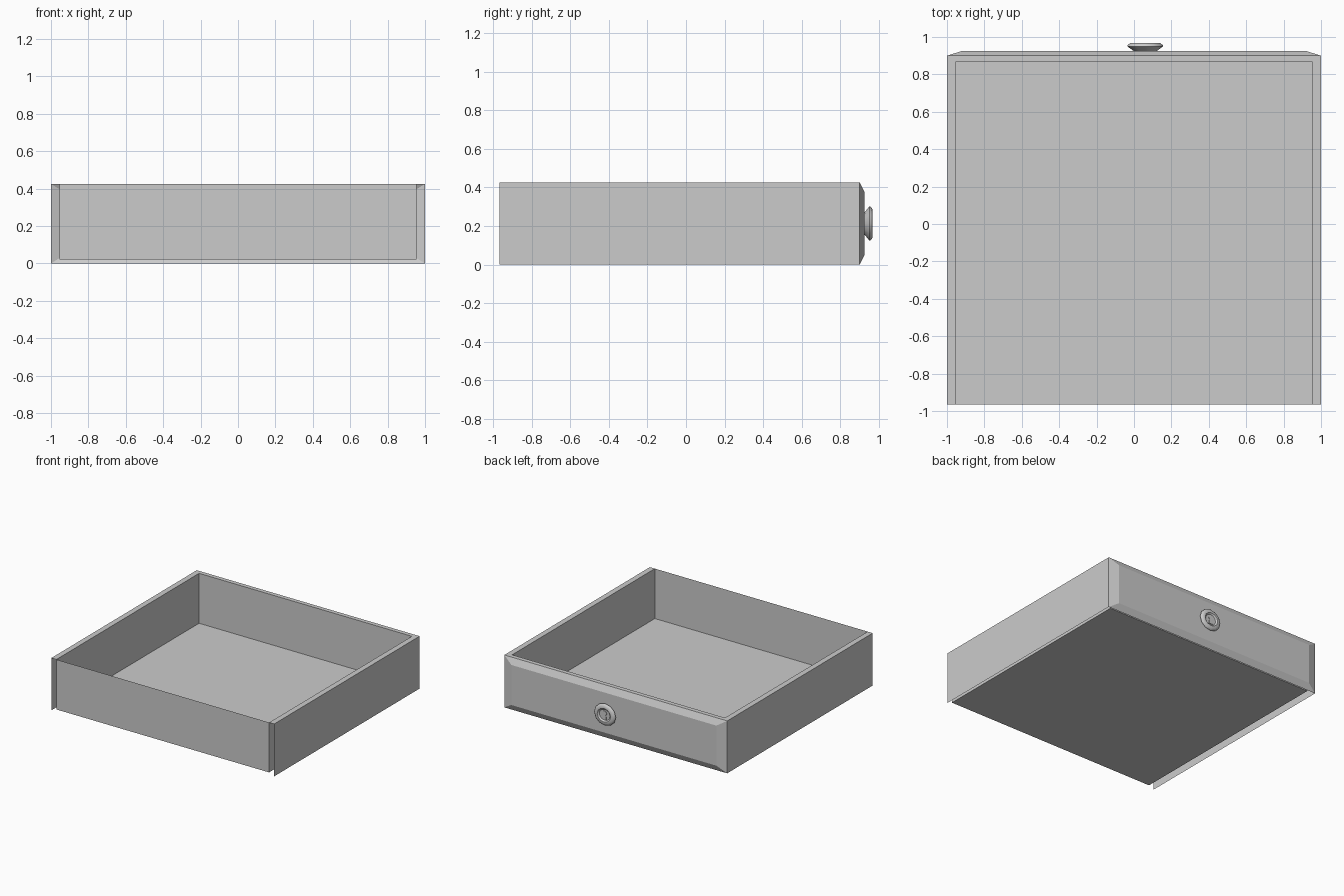
import bpy, bmesh, math

if "Cube" in bpy.data.objects:
    bpy.data.objects.remove(bpy.data.objects["Cube"])

X, XI = 1.0, 0.955             # outer and inner half widths
YB, YI, YF, YP = -0.965, 0.865, 0.9, 0.925   # back, inner front, outer front, raised panel
H, ZF = 0.425, 0.02            # height, floor level
CX, CZ = 0.06, 0.213           # knob centre


def mesh_object(name, polys, smooth=False):
    """Build a welded object from polygons given as point lists."""
    bm = bmesh.new()
    for pts in polys:
        bm.faces.new([bm.verts.new(p) for p in pts])
    bmesh.ops.remove_doubles(bm, verts=bm.verts[:], dist=1e-5)
    bmesh.ops.recalc_face_normals(bm, faces=bm.faces[:])
    me = bpy.data.meshes.new(name)
    bm.to_mesh(me)
    bm.free()
    ob = bpy.data.objects.new(name, me)
    bpy.context.collection.objects.link(ob)
    if smooth:
        bpy.context.view_layer.objects.active = ob
        ob.select_set(True)
        bpy.ops.object.shade_smooth_by_angle(angle=math.radians(40))
        ob.select_set(False)
    return ob


def band(path, z0, z1):
    """Upright wall quads along a plan path."""
    return [[(*a, z0), (*b, z0), (*b, z1), (*a, z1)] for a, b in zip(path, path[1:])]


# Side walls: outer sheet, inner sheet and top rim, open underneath and behind
for s, name in ((-1, "left_wall"), (1, "right_wall")):
    o, i = s * X, s * XI
    mesh_object(name, band([(o, YB), (o, YF)], 0, H) + band([(i, YB), (i, YI)], ZF, H)
                + [[(o, YB, H), (o, YF, H), (i, YI, H), (i, YB, H)]])

# Drawer face: inner sheet, top rim, sloped border and raised panel
outer = [(-X, YF, 0), (X, YF, 0), (X, YF, H), (-X, YF, H)]
raised = [(x, YP, z) for x, z in ((-.92, .05), (.92, .05), (.92, H - .05), (-.92, H - .05))]
slopes = [[outer[k], outer[(k + 1) % 4], raised[(k + 1) % 4], raised[k]] for k in range(4)]
mesh_object("drawer_face", slopes + [raised] + band([(-XI, YI), (XI, YI)], ZF, H)
            + [[(-X, YF, H), (X, YF, H), (XI, YI, H), (-XI, YI, H)]])

# Thin floor and rear panel
mesh_object("floor_panel", [[(-XI, YB, ZF), (XI, YB, ZF), (XI, YI, ZF), (-XI, YI, ZF)]])
mesh_object("rear_panel", band([(-XI, YB), (XI, YB)], ZF, H))

# Knob: turned dish
N = 12
profile = [(.062, YP), (.096, .95), (.094, .957), (.08, .967), (.06, .967), (.048, .957)]
rings = [[(CX + r * math.cos(2 * math.pi * k / N), y, CZ + .92 * r * math.sin(2 * math.pi * k / N))
          for k in range(N)] for r, y in profile]
faces = [[a[k], a[(k + 1) % N], b[(k + 1) % N], b[k]]
         for a, b in zip(rings, rings[1:]) for k in range(N)]
mesh_object("knob", faces + [rings[-1]], smooth=True)

# Keyhole plate: round top with a flared foot
arc = [(.02 * math.cos(math.radians(a)), .014 + .02 * math.sin(math.radians(a)))
       for a in range(-50, 231, 40)]
outline = arc + [(-.017, -.036), (.017, -.036)]
plan = [(CX + x, CZ + z) for x, z in outline]
front = [(x, .962, z) for x, z in plan]
back = [(x, .957, z) for x, z in plan]
n = len(plan)
mesh_object("keyhole", [front] + [[front[k], front[(k + 1) % n], back[(k + 1) % n], back[k]]
                                  for k in range(n)])
